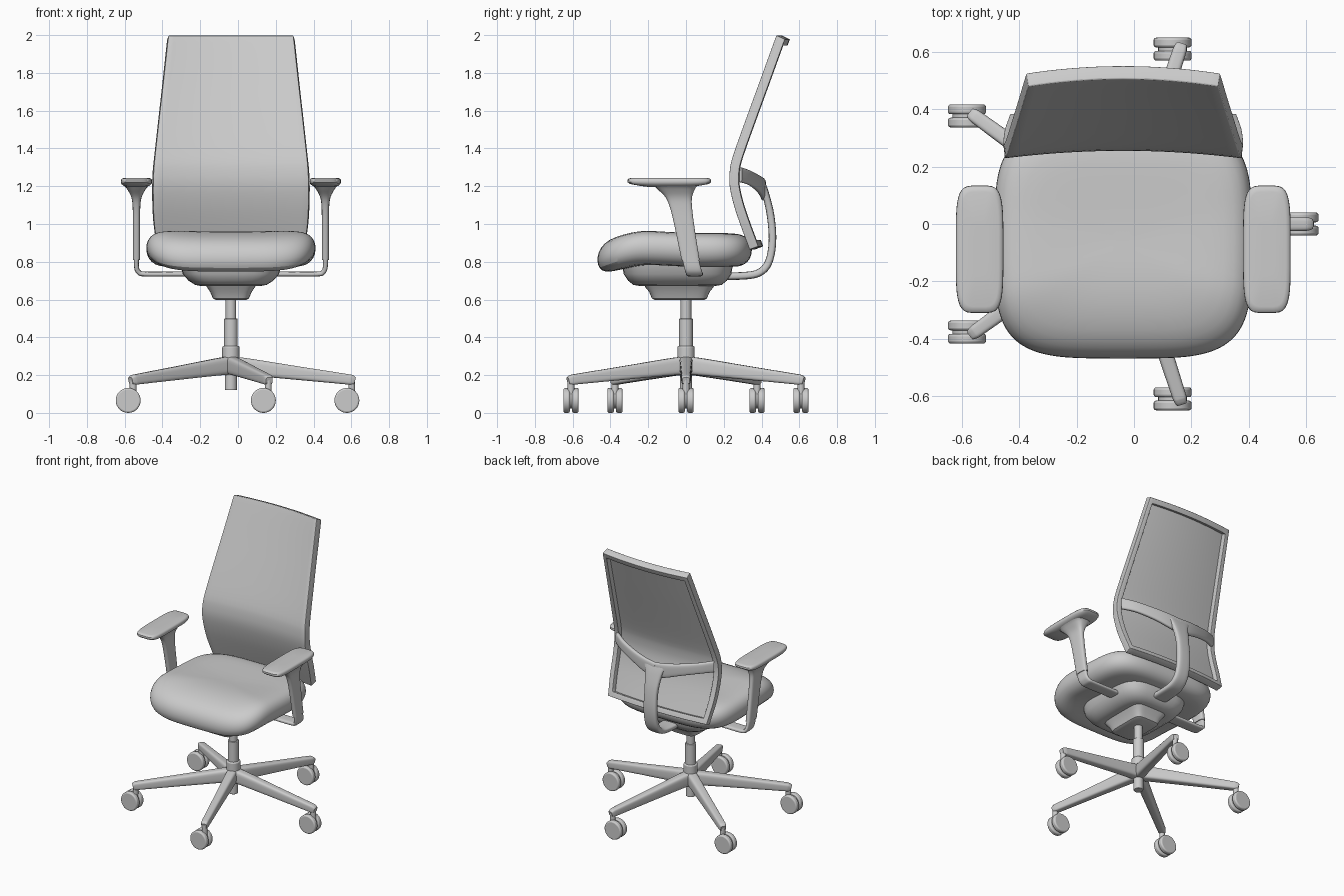
import bpy, math
from mathutils import Vector

if "Cube" in bpy.data.objects:
    bpy.data.objects.remove(bpy.data.objects["Cube"])

CX = -0.0375                      # chair's centre line in x
X, Y, Z = Vector((1, 0, 0)), Vector((0, 1, 0)), Vector((0, 0, 1))


def make(name, verts, faces, fix=True):
    me = bpy.data.meshes.new(name)
    me.from_pydata([tuple(v) for v in verts], [], faces)
    ob = bpy.data.objects.new(name, me)
    bpy.context.collection.objects.link(ob)
    if fix:
        import bmesh
        bm = bmesh.new()
        bm.from_mesh(me)
        bmesh.ops.recalc_face_normals(bm, faces=bm.faces)
        bm.to_mesh(me)
        bm.free()
    return ob


def loft(name, secs, e=2, n=24):
    """Skin superellipse sections given as (centre, u axis, v axis)."""
    verts, faces = [], []
    for c, u, v in secs:
        for i in range(n):
            a = 2 * math.pi * (i + 0.5) / n
            ca, sa = math.cos(a), math.sin(a)
            verts.append(c + u * math.copysign(abs(ca) ** (2 / e), ca)
                         + v * math.copysign(abs(sa) ** (2 / e), sa))
    for k in range(len(secs) - 1):
        for i in range(n):
            j = (i + 1) % n
            faces.append((k * n + i, k * n + j, (k + 1) * n + j, (k + 1) * n + i))
    faces.append(tuple(range(n)))
    faces.append(tuple(range((len(secs) - 1) * n, len(secs) * n)))
    return make(name, verts, faces)


def spline(pts, steps):
    """Catmull-Rom through tuples of any length."""
    out = []
    ext = [pts[0]] + list(pts) + [pts[-1]]
    for k in range(len(pts) - 1):
        p0, p1, p2, p3 = ext[k:k + 4]
        for s in range(steps):
            t = s / steps
            out.append([0.5 * (2 * b + (c - a) * t + (2 * a - 5 * b + 4 * c - d) * t * t
                               + (3 * b - a - 3 * c + d) * t ** 3)
                        for a, b, c, d in zip(p0, p1, p2, p3)])
    return out + [list(pts[-1])]


def sweep(name, pts, side, e=3, steps=5, n=24):
    """Points are (x, y, z, half width along side, half thickness)."""
    q = spline(pts, steps)
    secs = []
    for i, p in enumerate(q):
        t = Vector(q[min(i + 1, len(q) - 1)][:3]) - Vector(q[max(i - 1, 0)][:3])
        secs.append((Vector(p[:3]), side * p[3], t.cross(side).normalized() * p[4]))
    return loft(name, secs, e, n)


def rings(name, cx, cy, data, e, n=40):
    """Stack of horizontal sections (z, half x, half y)."""
    return loft(name, [(Vector((cx, cy, z)), X * a, Y * b) for z, a, b in data], e, n)


def bevel(ob, w, seg=3):
    m = ob.modifiers.new("bevel", 'BEVEL')
    m.width, m.segments, m.limit_method = w, seg, 'ANGLE'
    m.angle_limit = math.radians(40)


def cyl(name, loc, r, depth, along_y=False, w=0.004):
    bpy.ops.mesh.primitive_cylinder_add(vertices=32, radius=r, depth=depth, location=loc,
                                        rotation=(math.pi / 2 if along_y else 0, 0, 0))
    ob = bpy.context.object
    ob.name = name
    bevel(ob, w)
    return ob


# five-star base with twin-wheel casters
for i in range(5):
    a = math.radians(72 * i)
    d, side = Vector((math.cos(a), math.sin(a), 0)), Vector((-math.sin(a), math.cos(a), 0))
    leg = [(0.0, .252, .036, .048), (.1, .242, .034, .045), (.35, .211, .029, .036),
           (.6, .180, .025, .028), (.64, .174, .023, .026), (.657, .170, .018, .018)]
    sweep(f"base_leg_{i}", [(CX + d.x * r, d.y * r, z, w, h) for r, z, w, h in leg], side, 4, 4)
    p = Vector((CX, 0, 0)) + d * 0.64
    wx = p.x - 0.026
    cyl(f"caster_stem_{i}", (p.x, p.y, .135), .018, .09)
    cyl(f"caster_hub_{i}", (wx, p.y, .072), .05, .05, True)
    for s in (-1, 1):
        cyl(f"caster_wheel_{i}_{s}", (wx, p.y + s * .023, .066), .066, .034, True, .009)

# gas lift column
cyl("base_hub", (CX, 0, .28), .046, .15, w=.008)
cyl("column_bottom", (CX, 0, .17), .032, .10)
cyl("column_sleeve", (CX, 0, .40), .036, .20)
cyl("column_piston", (CX, 0, .57), .028, .18)

# tilt mechanism and seat pan
rings("tilt_housing", CX, -.035,
      [(.598, .08, .13), (.605, .095, .145), (.64, .11, .16), (.662, .125, .178), (.70, .15, .20)], 6)
rings("seat_pan", CX, -.045,
      [(.672, .16, .20), (.678, .19, .235), (.70, .225, .262), (.735, .255, .285), (.79, .27, .295)], 4)

# seat cushion, with waterfall front edge
seat = rings("seat_cushion", CX, -.06,
             [(.775, .18, .16), (.77, .35, .32), (.782, .405, .37), (.815, .44, .402),
              (.86, .452, .412), (.905, .444, .405), (.938, .415, .375), (.952, .36, .32),
              (.952, .25, .22), (.950, .13, .11), (.950, .03, .03)], 4, 48)
for v in seat.data.vertices:
    t = max(0, (-.18 - v.co.y) / .29)
    v.co.z += -.055 * t * t + .014 * math.exp(-((v.co.y + .24) / .15) ** 2)
seat.modifiers.new("smooth", 'SUBSURF').levels = 1

# backrest: panel plus a deeper rim frame behind it; profile is (z, y, half width)
PROF = spline([(.865, .338, .388), (.90, .325, .393), (1.0, .288, .406), (1.1, .255, .411),
               (1.2, .233, .412), (1.28, .233, .409), (1.36, .250, .402), (1.55, .317, .381),
               (1.75, .390, .358), (1.96, .466, .335), (1.998, .481, .330)], 3)
US = [-1, -.91] + [-.91 + 1.82 * k / 14 for k in range(1, 14)] + [.91, 1]


def back_shell(name, rim_only, dy, thick):
    nu, nv = len(US), len(PROF)
    verts = [(CX + u * hw, y + dy + .026 * (1 - u * u), z) for z, y, hw in PROF for u in US]
    faces = []
    for j in range(nv - 1):
        for i in range(nu - 1):
            if rim_only and 0 < i < nu - 2 and 2 < j < nv - 4:
                continue
            k = j * nu + i
            faces.append((k, k + 1, k + nu + 1, k + nu))
    ob = make(name, verts, faces, fix=False)
    m = ob.modifiers.new("thickness", 'SOLIDIFY')
    m.thickness, m.offset = thick, -1
    return ob


bevel(back_shell("backrest_panel", False, -.002, .018), .005, 2)
bevel(back_shell("backrest_frame", True, 0, .048), .012)

# back support: central bar curving under the seat and two arms to the frame
bar = [(.405, 1.225, .09, .012), (.422, 1.16, .065, .018), (.447, 1.05, .05, .02),
       (.458, .92, .05, .02), (.442, .81, .05, .02), (.40, .75, .052, .02),
       (.32, .727, .056, .02), (.12, .722, .06, .02)]
sweep("back_support_bar", [(CX, y, z, w, h) for y, z, w, h in bar], X, 3.5, 6)
for s in (-1, 1):
    arm = [(.385, .285, 1.262, .04, .014), (.30, .335, 1.245, .038, .015),
           (.18, .378, 1.218, .042, .016), (.08, .402, 1.195, .05, .016), (-.01, .41, 1.18, .055, .015)]
    sweep(f"back_support_arm_{s}", [(CX + s * x, y, z, w, h) for x, y, z, w, h in arm], Z, 3.5)

# armrests
for s in (-1, 1):
    ax = CX + s * .5
    rings(f"armrest_pad_{s}", ax, -.088,
          [(1.196, .05, .11), (1.202, .068, .155), (1.212, .08, .21), (1.222, .083, .222),
           (1.234, .082, .221), (1.241, .077, .214), (1.244, .066, .20), (1.244, .02, .08)], 4.5)
    post = [(-.055, 1.205, .118, .068), (-.052, 1.185, .10, .05), (-.038, 1.14, .07, .027),
            (-.025, 1.08, .058, .02), (-.005, .97, .052, .019), (.024, .81, .048, .019)]
    sweep(f"armrest_post_{s}", [(ax, y, z, w, h) for y, z, w, h in post], Y, 3.5)
    low = [(.5, .018, .84, .044, .014), (.5, .033, .775, .044, .013), (.488, .042, .745, .044, .013),
           (.455, .045, .735, .044, .013), (.3, .045, .735, .044, .013), (.12, .045, .735, .044, .013)]
    sweep(f"armrest_bracket_{s}", [(CX + s * x, y, z, w, h) for x, y, z, w, h in low], Y, 3.5)

# shading
bpy.ops.object.select_all(action='SELECT')
bpy.context.view_layer.objects.active = seat
bpy.ops.object.shade_smooth_by_angle(angle=math.radians(40))
